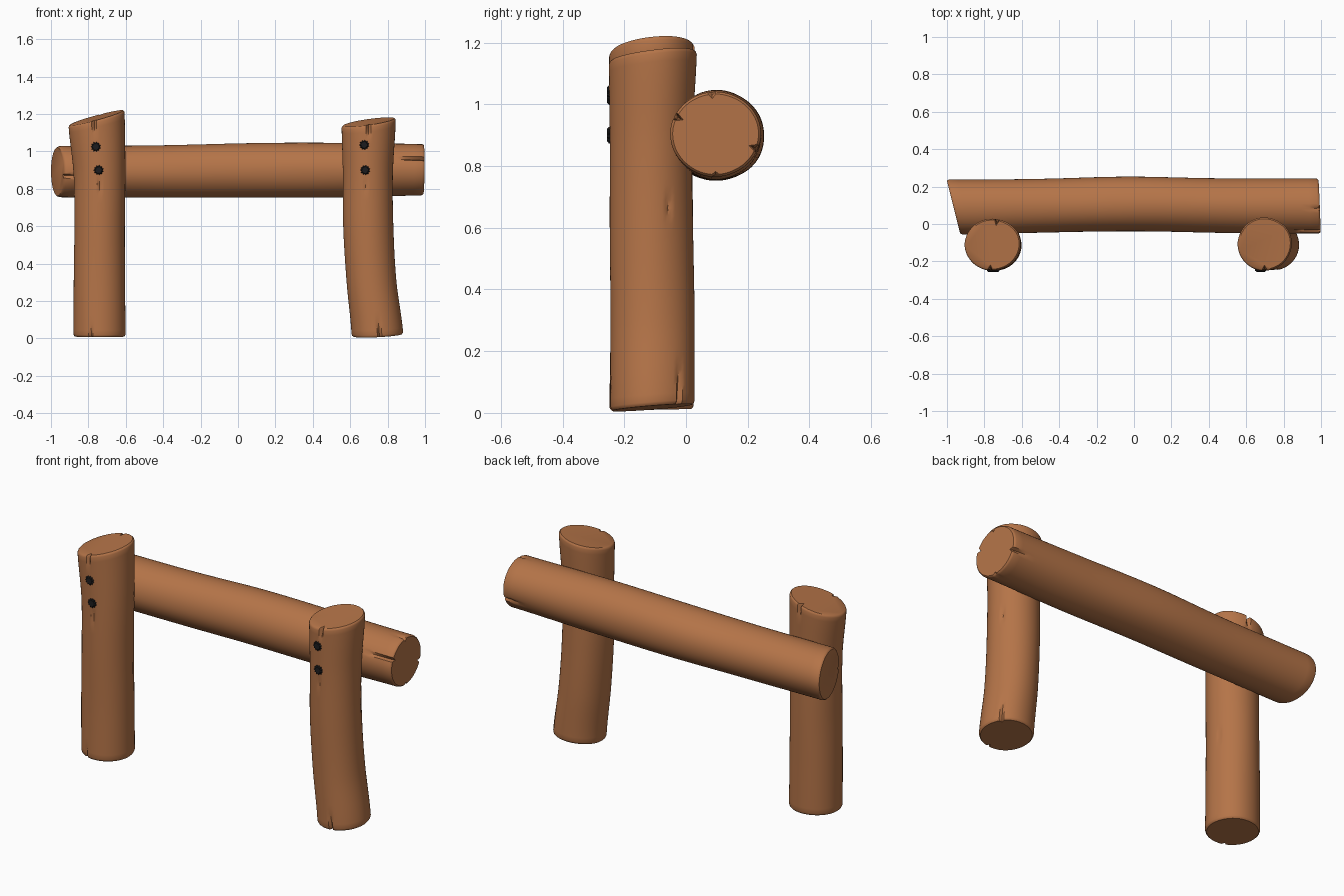
import bpy, bmesh, math
from mathutils import Vector, noise

cube = bpy.data.objects.get("Cube")
if cube:
    bpy.data.objects.remove(cube)


def make_material(name, rgb):
    mat = bpy.data.materials.new(name)
    mat.use_nodes = True
    mat.diffuse_color = (*rgb, 1)
    mat.node_tree.nodes["Principled BSDF"].inputs["Base Color"].default_value = (*rgb, 1)
    return mat


wood = make_material("warm wood", (0.46, 0.175, 0.065))
iron = make_material("dark iron", (0.012, 0.012, 0.013))


def finish(name, bm, mat, angle):
    bmesh.ops.recalc_face_normals(bm, faces=bm.faces)
    mesh = bpy.data.meshes.new(name)
    bm.to_mesh(mesh)
    bm.free()
    mesh.materials.append(mat)
    obj = bpy.data.objects.new(name, mesh)
    bpy.context.collection.objects.link(obj)
    bpy.ops.object.select_all(action='DESELECT')
    obj.select_set(True)
    bpy.context.view_layer.objects.active = obj
    bpy.ops.object.shade_smooth_by_angle(angle=math.radians(angle))
    return obj


def spline(stations, t):
    """Smooth curve through stations, t from 0 to 1."""
    n = len(stations) - 1
    i = min(int(t * n), n - 1)
    f = t * n - i
    p = [stations[max(0, min(n, i + k))] for k in (-1, 0, 1, 2)]
    return [b + 0.5 * f * (c - a + f * (2*a - 5*b + 4*c - d + f * (3*(b - c) + d - a)))
            for a, b, c, d in zip(*p)]


def bridge(bm, a, b):
    for i in range(len(a)):
        j = (i + 1) % len(a)
        bm.faces.new((a[i], a[j], b[j], b[i]))


def log(name, to_world, start, end, stations, tilts, cracks, sides=72, rings=44):
    """Log with stations (u, v, radius u, radius v), tilted saw cuts and thin cracks.
    Cracks are (angle in degrees, place on axis, half length, depth)."""
    bm = bmesh.new()
    ts = [k / rings for k in range(rings + 1)]
    edge = 0.012 / (end - start)
    steps = [(0, 0.945), (edge * 0.4, 0.98)]
    steps += [(edge + t * (1 - 2 * edge), 1) for t in ts]
    steps += [(1 - edge * 0.4, 0.98), (1, 0.945)]
    loops = []
    for t, shrink in steps:
        u, v, ru, rv = spline(stations, t)
        a = start + t * (end - start)
        w0, w1 = max(0, 1 - 3 * t), max(0, 3 * t - 2)
        loop = []
        for s in range(sides):
            ang = math.tau * s / sides
            c, d = math.cos(ang), math.sin(ang)
            r = shrink * (1 + 0.025 * noise.noise(Vector((c, d, a * 1.5 + start * 7))))
            for deg, place, half, depth in cracks:
                if s == round(deg / 360 * sides) % sides:
                    r -= depth / ru * max(0, 1 - abs(a - place) / half)
            du, dv = ru * r * c, rv * r * d
            lean = w0 * (tilts[0][0] * du + tilts[0][1] * dv)
            lean += w1 * (tilts[1][0] * du + tilts[1][1] * dv)
            loop.append(bm.verts.new(to_world(a + lean, u + du, v + dv)))
        loops.append(loop)
    for a, b in zip(loops, loops[1:]):
        bridge(bm, a, b)
    bm.faces.new(loops[0])
    bm.faces.new(loops[-1])
    return finish(name, bm, wood, 40)


def upright(a, u, v):
    return (u, v, a)


def crosswise(a, u, v):
    return (a, u, v)


# Posts
log("right_post", upright, 0.01, 1.18,
    [(-0.74, -0.112, 0.139, 0.137), (-0.74, -0.112, 0.138, 0.135),
     (-0.74, -0.112, 0.135, 0.135), (-0.742, -0.112, 0.138, 0.134),
     (-0.757, -0.11, 0.15, 0.139)],
    [(0, 0.02), (0.27, 0.1)],
    [(-95, 1.18, 0.1, 0.025), (80, 1.18, 0.08, 0.03), (-90, 0.82, 0.07, 0.012),
     (-110, 0.01, 0.08, 0.015), (20, 0.5, 0.05, 0.008)])
log("left_post", upright, 0.017, 1.157,
    [(0.746, -0.11, 0.138, 0.138), (0.715, -0.11, 0.134, 0.137),
     (0.697, -0.112, 0.134, 0.135), (0.693, -0.112, 0.133, 0.134),
     (0.698, -0.107, 0.145, 0.143)],
    [(0.05, 0.08), (0.14, 0.12)],
    [(-85, 0.01, 0.12, 0.02), (-90, 1.15, 0.07, 0.025), (-95, 0.82, 0.06, 0.01),
     (40, 0.02, 0.16, 0.015), (25, 0.67, 0.05, 0.01)])

# Rail
log("rail", crosswise, -0.965, 0.992,
    [(0.09, 0.892, 0.147, 0.137), (0.098, 0.891, 0.143, 0.139),
     (0.108, 0.898, 0.147, 0.145), (0.098, 0.9, 0.146, 0.146),
     (0.096, 0.903, 0.147, 0.138)],
    [(-0.25, 0), (-0.04, 0.01)],
    [(-20, 1.0, 0.12, 0.025), (155, 1.0, 0.2, 0.025), (95, 1.0, 0.06, 0.018),
     (190, -0.96, 0.1, 0.025), (270, 1.0, 0.06, 0.012)])


# Bolt heads with toothed rims
def bolt(name, x, z, teeth=11):
    bm = bmesh.new()
    loops = []
    for y, size in ((-0.225, 1), (-0.25, 1), (-0.256, 0.75)):
        loop = []
        for i in range(teeth * 2):
            ang = math.pi * i / teeth
            r = size * (0.027 if i % 2 else 0.021)
            loop.append(bm.verts.new((x + r * math.cos(ang), y, z + r * math.sin(ang))))
        loops.append(loop)
    for a, b in zip(loops, loops[1:]):
        bridge(bm, a, b)
    bm.faces.new(loops[0])
    bm.faces.new(loops[-1])
    finish(name, bm, iron, 30)


bolt("right_upper_bolt", -0.76, 1.025)
bolt("right_lower_bolt", -0.745, 0.9)
bolt("left_upper_bolt", 0.675, 1.035)
bolt("left_lower_bolt", 0.68, 0.9)
